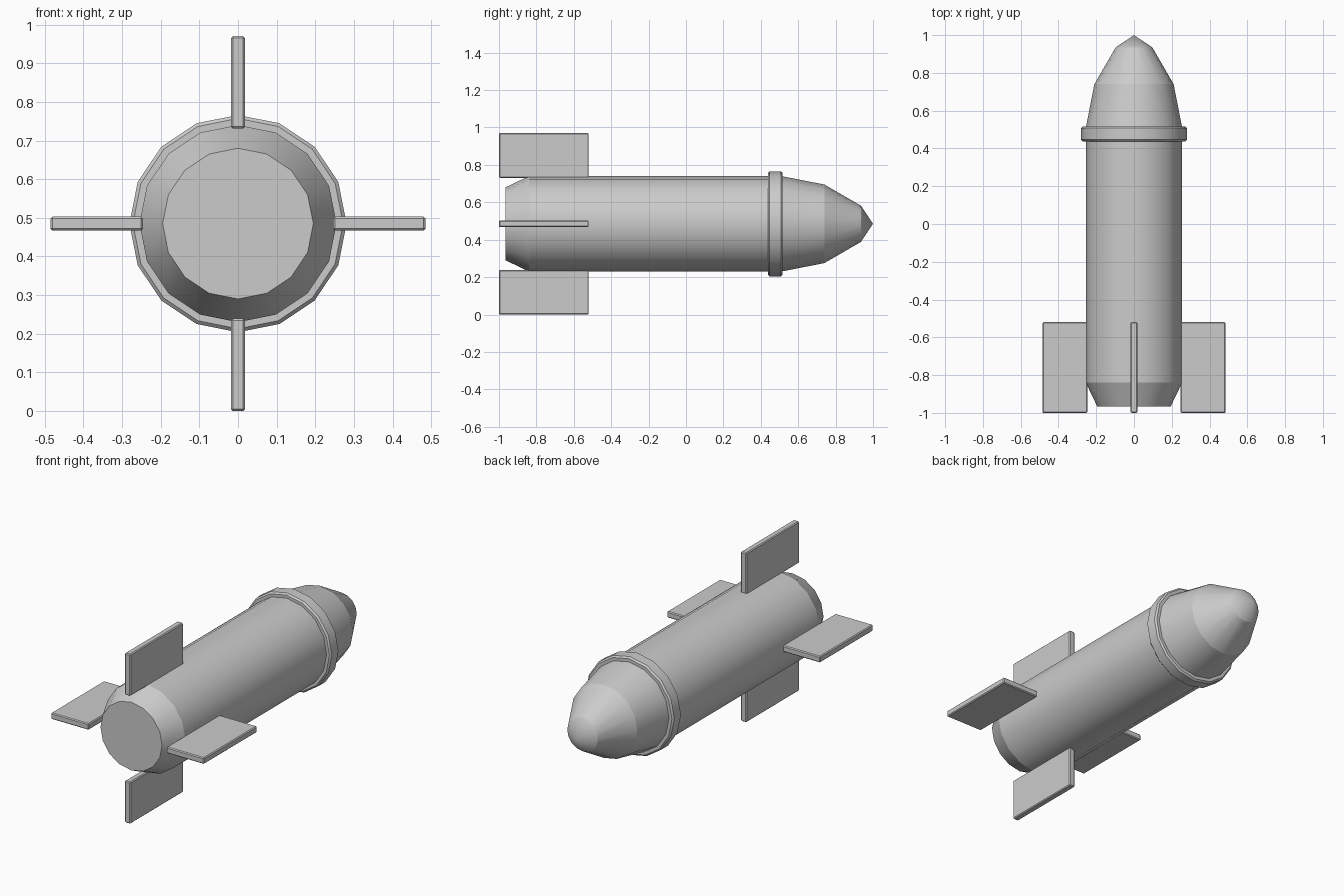
import bpy, bmesh, math
from mathutils import Matrix

if "Cube" in bpy.data.objects:
    bpy.data.objects.remove(bpy.data.objects["Cube"])

AXIS_Z = 0.485
SIDES = 16

grey = bpy.data.materials.new("light_grey")
grey.diffuse_color = (0.6, 0.6, 0.6, 1)
grey.use_nodes = True
grey.node_tree.nodes["Principled BSDF"].inputs["Base Color"].default_value = grey.diffuse_color


def finish(name, bm):
    bmesh.ops.recalc_face_normals(bm, faces=bm.faces)
    mesh = bpy.data.meshes.new(name)
    bm.to_mesh(mesh)
    bm.free()
    mesh.materials.append(grey)
    obj = bpy.data.objects.new(name, mesh)
    obj.location.z = AXIS_Z
    bpy.context.collection.objects.link(obj)
    return obj


def lathe(name, profile, ring=False):
    """Revolve (radius, y) points about the y axis, smooth around, crisp along."""
    bm = bmesh.new()
    rows = []
    for r, y in profile:
        if r == 0:
            rows.append([bm.verts.new((0, y, 0))] * SIDES)
        else:
            angles = [2 * math.pi * i / SIDES for i in range(SIDES)]
            rows.append([bm.verts.new((r * math.cos(a), y, r * math.sin(a))) for a in angles])
    pairs = list(zip(rows, rows[1:]))
    if ring:
        pairs.append((rows[-1], rows[0]))
    for a, b in pairs:
        for i in range(SIDES):
            j = (i + 1) % SIDES
            corners = list(dict.fromkeys((a[i], a[j], b[j], b[i])))
            bm.faces.new(corners).smooth = True
    if not ring:
        for row in (rows[0], rows[-1]):
            if row[0] is not row[1]:
                bm.faces.new(row)
    for e in bm.edges:
        if abs(e.verts[0].co.y - e.verts[1].co.y) < 1e-5:
            e.smooth = False
    return finish(name, bm)


# Body with tapered tail, nose cone and collar
lathe("body", [(0.195, -0.965), (0.255, -0.84), (0.255, 0.51)])
lathe("nose_cone", [(0.255, 0.51), (0.21, 0.74), (0.097, 0.935), (0, 1.0)])
lathe("collar", [(0.25, 0.438), (0.272, 0.438), (0.281, 0.447), (0.281, 0.507),
                 (0.272, 0.516), (0.25, 0.516)], ring=True)

# Four thin tail fins with slightly bevelled edges
for k, side in enumerate(("right", "top", "left", "bottom")):
    bm = bmesh.new()
    bmesh.ops.create_cube(bm, size=1)
    bmesh.ops.scale(bm, vec=(0.239, 0.48, 0.036), verts=bm.verts)
    bmesh.ops.translate(bm, vec=(0.3655, -0.76, 0), verts=bm.verts)
    bmesh.ops.bevel(bm, geom=bm.edges[:], offset=0.005, segments=1, affect='EDGES')
    bmesh.ops.rotate(bm, cent=(0, 0, 0), verts=bm.verts,
                     matrix=Matrix.Rotation(-k * math.pi / 2, 3, 'Y'))
    finish(side + "_fin", bm)
